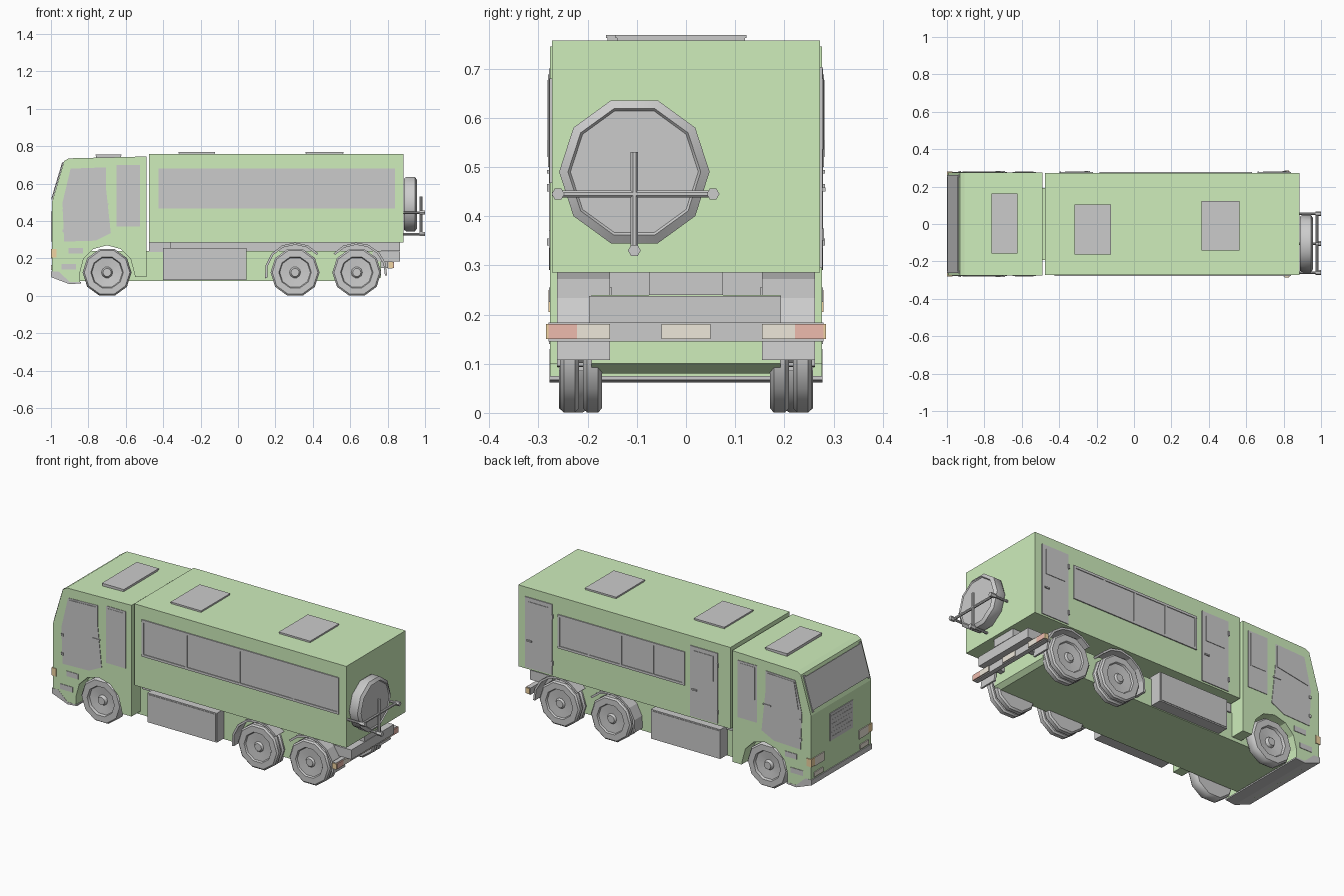
import bpy, bmesh, math
from mathutils import Matrix, Vector

if "Cube" in bpy.data.objects:
    bpy.data.objects.remove(bpy.data.objects["Cube"])


def material(name, col):
    m = bpy.data.materials.new(name)
    m.diffuse_color = (*col, 1)
    m.use_nodes = True
    m.node_tree.nodes["Principled BSDF"].inputs["Base Color"].default_value = m.diffuse_color
    return m


GREEN = material("green_paint", (0.62, 0.85, 0.5))
RED = material("red_lamp", (0.85, 0.5, 0.42))
ORANGE = material("orange_lamp", (0.88, 0.66, 0.36))
CREAM = material("cream_lamp", (0.85, 0.8, 0.7))


def finish(name, bm, mat=None, smooth=None):
    bmesh.ops.recalc_face_normals(bm, faces=bm.faces)
    me = bpy.data.meshes.new(name)
    bm.to_mesh(me)
    bm.free()
    ob = bpy.data.objects.new(name, me)
    bpy.context.collection.objects.link(ob)
    if mat:
        me.materials.append(mat)
    if smooth:
        bpy.ops.object.select_all(action='DESELECT')
        ob.select_set(True)
        bpy.context.view_layer.objects.active = ob
        bpy.ops.object.shade_smooth_by_angle(angle=math.radians(smooth))
    return ob


def prism(name, pts, y0, y1, mat=None):
    """Extrude an x-z outline from y0 to y1."""
    bm = bmesh.new()
    f = bm.faces.new([bm.verts.new((x, y0, z)) for x, z in pts])
    ext = bmesh.ops.extrude_face_region(bm, geom=[f])
    vs = [v for v in ext["geom"] if isinstance(v, bmesh.types.BMVert)]
    bmesh.ops.translate(bm, verts=vs, vec=(0, y1 - y0, 0))
    return finish(name, bm, mat)


def box(name, x0, x1, y0, y1, z0, z1, mat=None):
    return prism(name, [(x0, z0), (x1, z0), (x1, z1), (x0, z1)], y0, y1, mat)


def lathe(name, profile, n, centre, axis, smooth=None):
    """Turn a (radius, offset) profile around an axis, flat facet on top."""
    rot = Vector(axis).to_track_quat('Z', 'Y').to_matrix().to_4x4()
    mtx = Matrix.Translation(centre) @ rot
    bm = bmesh.new()
    rings = []
    for r, h in profile:
        k = 1 if r == 0 else n
        rings.append([bm.verts.new(mtx @ Vector((
            r * math.sin((i + .5) * math.tau / n), r * math.cos((i + .5) * math.tau / n), h)))
            for i in range(k)])
    for a, b in zip(rings, rings[1:]):
        for i in range(n):
            q = [a[i % len(a)], a[(i + 1) % len(a)], b[(i + 1) % len(b)], b[i % len(b)]]
            bm.faces.new(list(dict.fromkeys(q)))
    return finish(name, bm, None, smooth)


def rod(name, a, b, r, n=8):
    d = Vector(b) - Vector(a)
    return lathe(name, [(0, 0), (r, 0), (r, d.length), (0, d.length)], n, a, d)


def arc(cx, cz, r, a0, a1, n):
    return [(cx + r * math.cos(math.radians(a0 + (a1 - a0) * i / n)),
             cz + r * math.sin(math.radians(a0 + (a1 - a0) * i / n))) for i in range(n + 1)]


# Cab shell with wheel arch, and lower front bumper
cab = [(-.995, .12), (-.995, .5), (-.93, .72), (-.905, .735), (-.49, .745), (-.49, .1), (-.55, .1)]
cab += arc(-.7, .125, .145, 0, 180, 6) + [(-.845, .07), (-.9, .07), (-.97, .1)]
prism("cab", cab, -.276, .276, GREEN)
prism("front_bumper", [(-1, .13), (-1, .1), (-.9, .062), (-.84, .067), (-.84, .075), (-.9, .075), (-.96, .13)],
      -.277, .277)

# Cab front: windscreen, grille, lamps
prism("windscreen", [(-.991, .525), (-.938, .703), (-.943, .705), (-.996, .527)], -.25, .25)
for s in (-1, 1):
    prism("windscreen_frame", [(-.993, .515), (-.934, .712), (-.94, .714), (-.999, .517)], s * .25, s * .262)
box("grille", -.999, -.99, -.105, .105, .29, .45)
for i in range(6):
    box("grille_slat", -1, -.992, -.095, .095, .303 + i * .024, .313 + i * .024)

# Chassis, subframe and rear beam
prism("chassis", [(-.95, .08), (.74, .08), (.765, .1), (.765, .24), (-.95, .24)], -.192, .192, GREEN)
box("subframe", -.475, .865, -.075, .075, .24, .287)
box("rear_beam", .72, .865, -.197, .193, .183, .238)

# Passenger body
box("body", -.475, .885, -.272, .272, .285, .757, GREEN)

# Roof hatches
for x0, x1, y0, y1, z in ((-.76, -.625, -.155, .16, .745), (-.315, -.125, -.16, .1, .757),
                          (.365, .56, -.14, .12, .757)):
    box("roof_hatch", x0, x1, y0, y1, z - .01, z + .005)
    box("roof_hatch_lid", x0 - .003, x1 + .003, y0 - .003, y1 + .003, z + .005, z + .011)


def window_band(y, x0, x1, z0, z1, bars):
    """Long frame with glass panes between bars."""
    s = 1 if y > 0 else -1
    box("window_glass", x0 + .005, x1 - .005, y - s * .01, y + s * .002, z0 + .005, z1 - .005)
    for z in (z0, z1 - .014):
        box("window_rail", x0, x1, y, y + s * .006, z, z + .014)
    for x in [x0 + .007] + bars + [x1 - .007]:
        box("window_bar", x - .007, x + .007, y, y + s * .0055, z0, z1)


window_band(-.272, -.425, .84, .467, .68, [-.14, .2, .545])
window_band(.272, -.185, .63, .46, .655, [.02, .225, .43])

# Body doors on the far side
for x0 in (-.395, .665):
    box("body_door", x0, x0 + .175, .265, .277, .295, .703)
    box("door_glass", x0 + .025, x0 + .15, .27, .28, .535, .68)
    box("door_handle", x0 + .13, x0 + .16, .27, .284, .45, .458)
    for z in (.35, .62):
        box("door_hinge", x0 - .004, x0 + .004, .27, .281, z, z + .025)

lamp_x = [(-.905, -.83, .225, .255), (-.945, -.865, .14, .17)]
for s in (-1, 1):
    # Cab side doors and windows
    prism("cab_door", [(-.93, .29), (-.76, .295), (-.68, .335), (-.705, .57), (-.705, .687), (-.895, .68),
                       (-.938, .5)], s * .27, s * .279)
    prism("cab_door_glass", [(-.917, .52), (-.715, .555), (-.715, .677), (-.89, .671)], s * .275, s * .282)
    box("cab_rear_door", -.65, -.525, s * .27, s * .279, .37, .7)
    box("cab_rear_glass", -.637, -.538, s * .275, s * .281, .5, .688)
    box("cab_door_handle", -.74, -.69, s * .275, s * .283, .487, .494)
    for z in (.34, .45):
        box("cab_hinge", -.938, -.925, s * .275, s * .283, z, z + .015)
    # Side steps and front corner lamps
    for x0, x1, z0, z1 in lamp_x:
        box("cab_step", x0, x1, s * .27, s * .279, z0, z1)
    box("headlamp", -1, -.99, s * .16, s * .245, .2, .25, CREAM)
    box("front_indicator", -1, -.97, s * .245, s * .28, .205, .25, ORANGE)
    box("fog_lamp", -1.0, -.99, s * .17, s * .25, .138, .165, CREAM)
    # Side lockers with lids
    box("locker", -.4, .045, s * .15, s * .258, .085, .255)
    box("locker_lid", -.393, .038, s * .25, s * .261, .092, .248)
    box("front_mount", -.475, -.36, s * .075, s * .2, .235, .285)
    # Rear fenders: thin bent shells
    for cx in (.305, .635):
        a0, a1 = (40, 190) if cx < .5 else (-5, 140)
        shell = arc(cx, .122, .163, a0, a1, 6) + arc(cx, .122, .151, a1, a0, 6)
        prism("rear_fender", shell, s * .155, s * .262)
    # Rear bumper lamps and supports
    box("tail_lamp", .822, .833, s * .222, s * .28, .15, .181, RED)
    box("reverse_lamp", .822, .833, s * .155, s * .222, .15, .181, CREAM)
    box("tail_side_lamp", .805, .83, s * .278, s * .285, .15, .181, ORANGE)
    box("bumper_support", .74, .81, s * .11, s * .14, .15, .19)
    # Axle stubs
    for cx in (-.7, .305, .635):
        rod("axle", (cx, s * .1, .125), (cx, s * .23, .125), .025)

# Rear bumper and plate panel
box("rear_bumper", .8, .826, -.28, .28, .145, .184)
box("rear_panel", .822, .831, -.05, .05, .15, .181, CREAM)

# Wheels: single at the front, twin at the rear
wheel = [(0, -.019), (.122, -.019), (.131, -.011), (.131, .011), (.122, .019), (.087, .019),
         (.082, .01), (.03, .006), (.022, .016), (0, .016)]
for s in (-1, 1):
    for x, y, w in ((-.7, .228, 1.6), (.305, .237, 1), (.635, .237, 1), (.305, .19, 1), (.635, .19, 1)):
        lathe("wheel", [(r, h * w) for r, h in wheel], 10, (x, s * y, .125), (0, s, 0), 40)

# Spare wheel and its clamp
lathe("spare_wheel", [(0, 0), (.145, 0), (.153, .012), (.153, .058), (.135, .07), (.13, .064), (0, .064)],
      10, (.888, -.105, .49), (1, 0, 0), 40)
rod("clamp_upright", (.978, -.105, .33), (.978, -.105, .53), .008)
rod("clamp_crossbar", (.978, -.26, .445), (.978, .055, .445), .008)
for y, z in ((-.26, .445), (.055, .445), (-.105, .33)):
    rod("clamp_rod", (.88, y, z), (.99, y, z), .007)
    rod("clamp_nut", (.97, y, z), (1, y, z), .013, 6)
